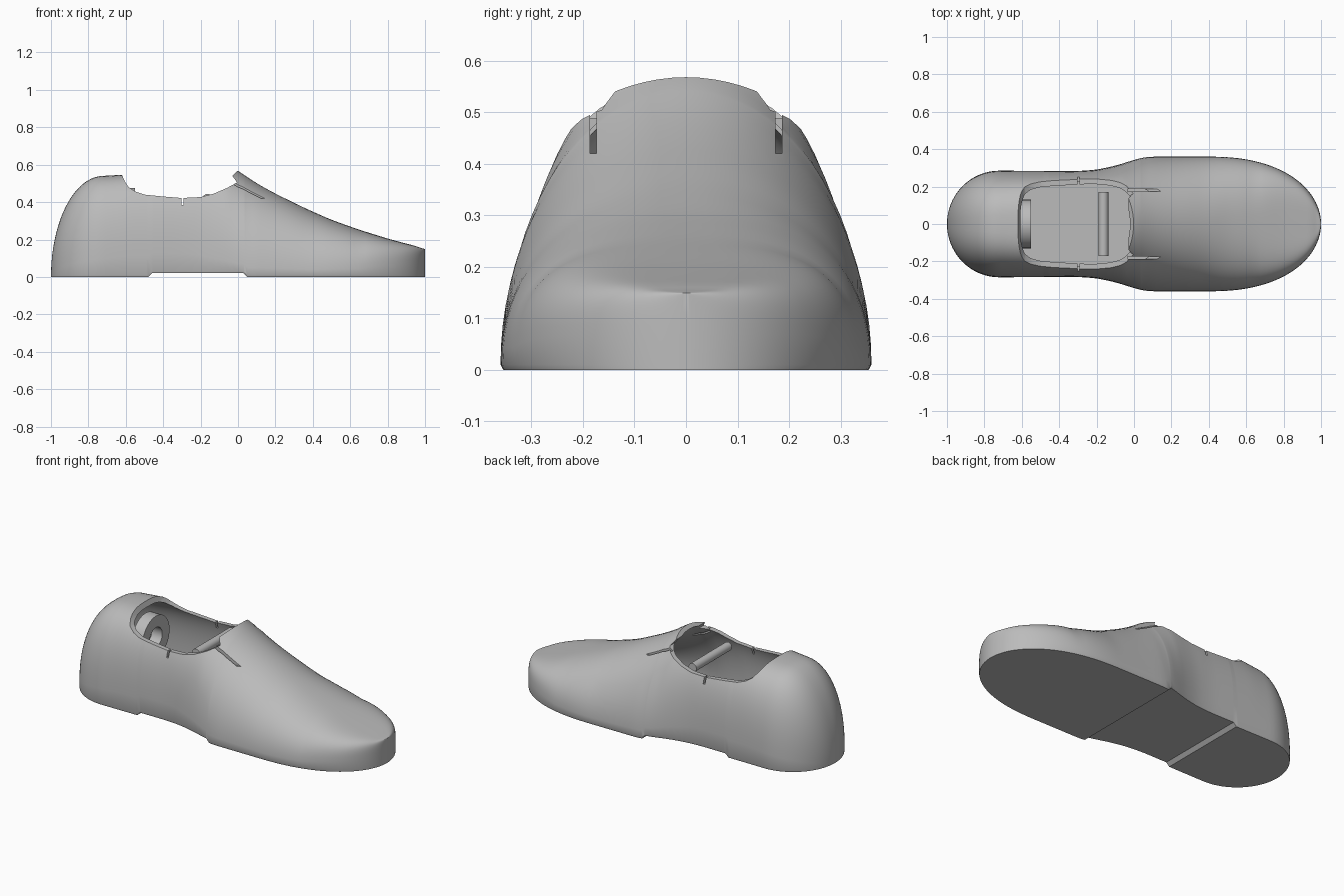
import bpy, bmesh, math
from mathutils import Matrix

cube = bpy.data.objects.get("Cube")
if cube:
    bpy.data.objects.remove(cube, do_unlink=True)

grey = bpy.data.materials.new("plain grey")
grey.use_nodes = True
grey.diffuse_color = (0.5, 0.5, 0.5, 1)
grey.node_tree.nodes["Principled BSDF"].inputs["Base Color"].default_value = (0.5, 0.5, 0.5, 1)


def lerp(keys, x):
    """Eased interpolation through (x, value) keys."""
    if x <= keys[0][0]:
        return keys[0][1]
    for (a, u), (b, v) in zip(keys, keys[1:]):
        if x <= b:
            return u + (v - u) * (x - a) / (b - a)
    return keys[-1][1]


def make(name, bm):
    bmesh.ops.recalc_face_normals(bm, faces=bm.faces)
    mesh = bpy.data.meshes.new(name)
    bm.to_mesh(mesh)
    bm.free()
    mesh.materials.append(grey)
    ob = bpy.data.objects.new(name, mesh)
    bpy.context.collection.objects.link(ob)
    return ob


def activate(ob):
    bpy.ops.object.select_all(action='DESELECT')
    ob.select_set(True)
    bpy.context.view_layer.objects.active = ob


def cut(ob, cutter):
    cutter.hide_render = True
    activate(ob)
    mod = ob.modifiers.new("cut", 'BOOLEAN')
    mod.operation = 'DIFFERENCE'
    mod.solver = 'EXACT'
    mod.object = cutter
    bpy.ops.object.modifier_apply(modifier=mod.name)
    bpy.data.objects.remove(cutter, do_unlink=True)


def smooth(ob):
    activate(ob)
    bpy.ops.object.shade_smooth_by_angle(angle=math.radians(32))


# Shoe shape along its length: half width, crest height, section roundness, sole
WIDTH = [(-0.7, .285), (-.3, .283), (-.2, .29), (-.1, .311), (0, .343), (.07, .36), (.4, .36)]
CREST = [(-.72, .54), (-.62, .546), (-.3, .57), (-.06, .6), (0, .568), (.1, .5), (.2, .445),
         (.37, .362), (.5, .305), (.64, .255), (.8, .205), (.9, .178), (.96, .163), (1, .145)]
ROUND = [(-1, 2.4), (-.6, 3), (-.25, 2.9), (0, 2), (.4, 2.1), (.65, 2.6), (.85, 4.2), (1, 6)]
SOLE = [(-.48, 0), (-.46, .02), (.03, .02), (.05, 0)]


def heel_round(x):
    return math.sqrt(max(0, 1 - ((x + .72) / .28) ** 2)) if x < -.72 else 1


def toe_round(x):
    return math.sqrt(max(0, 1 - ((x - .4) / .6) ** 2.3)) if x > .4 else 1


def soften(keys, x, r=.025):
    return sum(lerp(keys, x + d * r) for d in (-1, 0, 1)) / 3


def shoe_solid(name, inset=0, floor=None):
    """Loft of arched sections from heel to toe."""
    xs = [-math.cos(math.pi * i / 80) for i in range(81)] + [k[0] for k in SOLE]
    bm, rings = bmesh.new(), []
    for x in sorted(xs):
        base = lerp(SOLE, x) if floor is None else floor
        w = soften(WIDTH, x) * max(.02, heel_round(x) * toe_round(x)) * (1 - inset / .3)
        h = max(soften(CREST, x) * heel_round(x) - inset, base + .03)
        n = lerp(ROUND, x)
        lip = base + .01
        pts = [(w * .985, base)]
        for i in range(41):
            a = math.pi * i / 40
            c, s = math.cos(a), max(0, math.sin(a))
            pts.append((math.copysign(w * abs(c) ** (2 / n), c), lip + (h - lip) * s ** (2 / n)))
        pts.append((-w * .985, base))
        rings.append([bm.verts.new((x * (1 - inset), y, z)) for y, z in pts])
    for r, q in zip(rings, rings[1:]):
        for i in range(len(r)):
            j = (i + 1) % len(r)
            bm.faces.new((r[i], r[j], q[j], q[i]))
    bm.faces.new(rings[0])
    bm.faces.new(rings[-1])
    return make(name, bm)


def side_profile(name, pts, depth):
    """Prism with a side-on outline, running across the shoe."""
    bm = bmesh.new()
    face = bm.faces.new([bm.verts.new((x, -depth, z)) for x, z in pts])
    out = bmesh.ops.extrude_face_region(bm, geom=[face])["geom"]
    bmesh.ops.translate(bm, vec=(0, 2 * depth, 0),
                        verts=[v for v in out if isinstance(v, bmesh.types.BMVert)])
    return make(name, bm)


def box(name, center, size):
    bm = bmesh.new()
    bmesh.ops.create_cube(bm, size=1, matrix=Matrix.Translation(center) @ Matrix.Diagonal((*size, 1)))
    return make(name, bm)


def cylinder(name, center, radius, length, axis):
    bm = bmesh.new()
    turn = Matrix.Rotation(math.pi / 2, 4, 'Y' if axis == 'X' else 'X')
    bmesh.ops.create_cone(bm, cap_ends=True, segments=40, radius1=radius, radius2=radius,
                          depth=length, matrix=Matrix.Translation(center) @ turn)
    return make(name, bm)


# Shoe shell: hollow, with the foot opening cut to a curved collar line
shell = shoe_solid("shoe_shell")
cut(shell, shoe_solid("cavity_cutter", inset=.03, floor=.07))
collar = [(-.63, .7), (-.62, .545), (-.605, .51), (-.585, .48), (-.55, .457), (-.5, .44),
          (-.4, .43), (-.3, .422), (-.2, .427), (-.13, .445), (-.06, .475), (-.005, .505),
          (-.03, .54), (0, .57), (.03, .7)]
cut(shell, side_profile("opening_cutter", collar, .5))

# Slits beside the tongue and a small notch in each side of the collar
for s in (-1, 1):
    cut(shell, box("tongue_slit_cutter", (.055, s * .18, .55), (.18, .012, .26)))
    cut(shell, box("collar_notch_cutter", (-.297, s * .26, .42), (.012, .16, .07)))
smooth(shell)

# Ring mounted inside the heel
ring = cylinder("heel_ring", (-.585, 0, .345), .13, .07, 'X')
cut(ring, cylinder("ring_hole_cutter", (-.585, 0, .345), .06, .2, 'X'))
smooth(ring)

# Bar across the opening
smooth(cylinder("cross_bar", (-.163, 0, .418), .026, .34, 'Y'))
